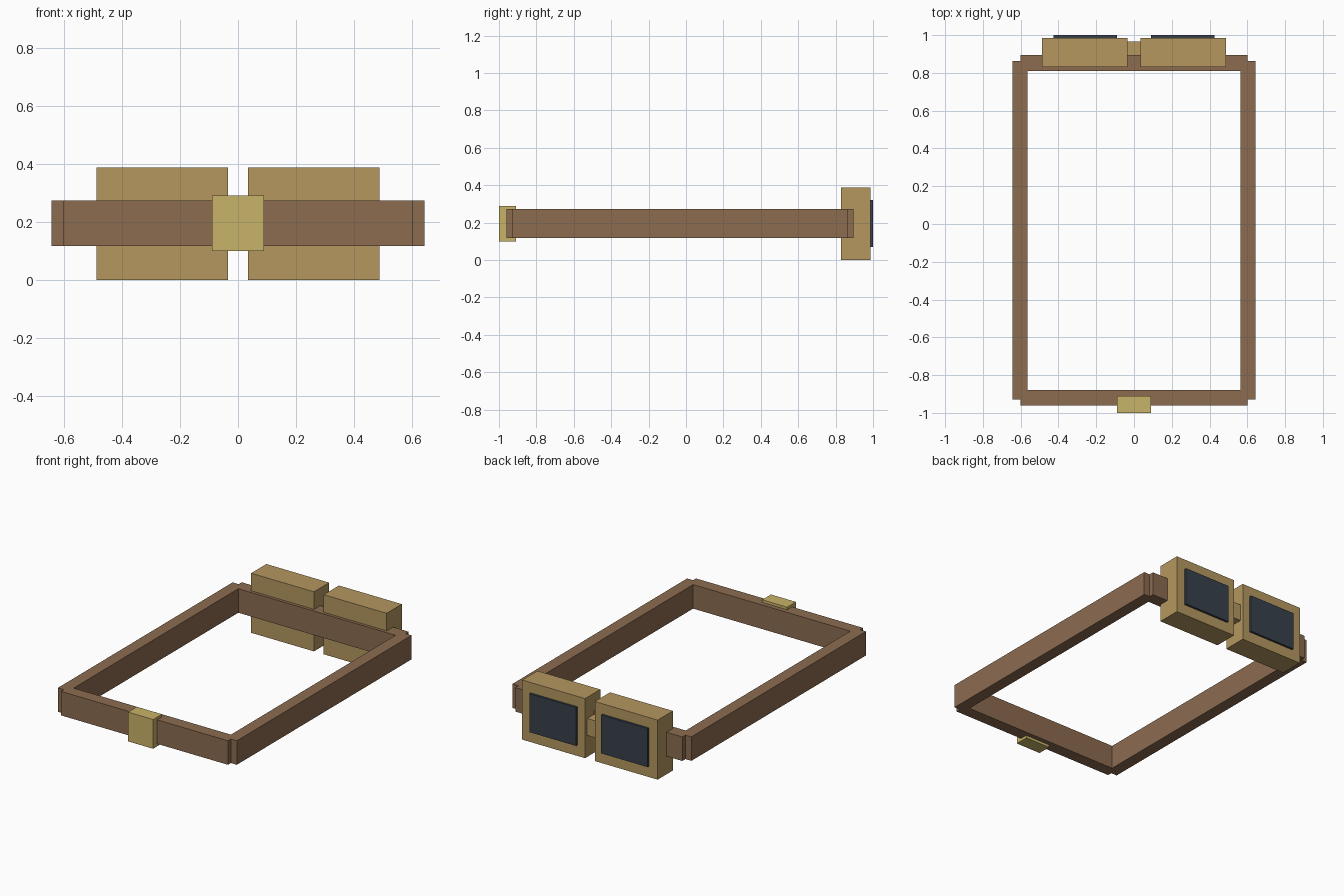
import bpy
import bmesh
from mathutils import Vector

default = bpy.data.objects.get("Cube")
if default:
    bpy.data.objects.remove(default, do_unlink=True)


def material(name, hex_color):
    """Flat material from an sRGB hex string, stored as linear values."""
    srgb = [int(hex_color[i:i + 2], 16) / 255 for i in (0, 2, 4)]
    rgba = [((c + 0.055) / 1.055) ** 2.4 for c in srgb] + [1.0]
    mat = bpy.data.materials.new(name)
    mat.use_nodes = True
    mat.diffuse_color = rgba
    mat.node_tree.nodes["Principled BSDF"].inputs["Base Color"].default_value = rgba
    return mat


def box(name, low, high, mat):
    """Box spanning two opposite corners."""
    low, high = Vector(low), Vector(high)
    mesh = bpy.data.meshes.new(name)
    bm = bmesh.new()
    bmesh.ops.create_cube(bm, size=1)
    bmesh.ops.scale(bm, vec=high - low, verts=bm.verts)
    bm.to_mesh(mesh)
    bm.free()
    mesh.materials.append(mat)
    obj = bpy.data.objects.new(name, mesh)
    obj.location = (low + high) / 2
    bpy.context.collection.objects.link(obj)
    return obj


def pair(name, low, high, mat):
    """Left box plus its mirror image on the right."""
    box("left_" + name, low, high, mat)
    box("right_" + name, (-high[0], low[1], low[2]), (-low[0], high[1], high[2]), mat)


leather = material("brown_leather", "8C6C50")
brass = material("aged_brass", "B59760")
gold = material("pale_gold", "C9B368")
glass = material("dark_glass", "38404C")

# Strap loop
bottom, top = 0.117, 0.273
box("lens_side_strap", (-0.6, 0.81, bottom), (0.6, 0.895, top), leather)
box("buckle_side_strap", (-0.6, -0.96, bottom), (0.6, -0.88, top), leather)
pair("side_strap", (0.565, -0.93, bottom), (0.643, 0.863, top), leather)

# Buckle
box("buckle", (-0.09, -1.0, 0.1), (0.09, -0.91, 0.29), gold)

# Lens housings, glass and nose bridge
pair("lens_housing", (0.035, 0.83, 0.0), (0.487, 0.986, 0.387), brass)
pair("lens_glass", (0.09, 0.97, 0.07), (0.425, 1.0, 0.32), glass)
box("nose_bridge", (-0.05, 0.88, 0.14), (0.05, 0.965, 0.25), brass)
